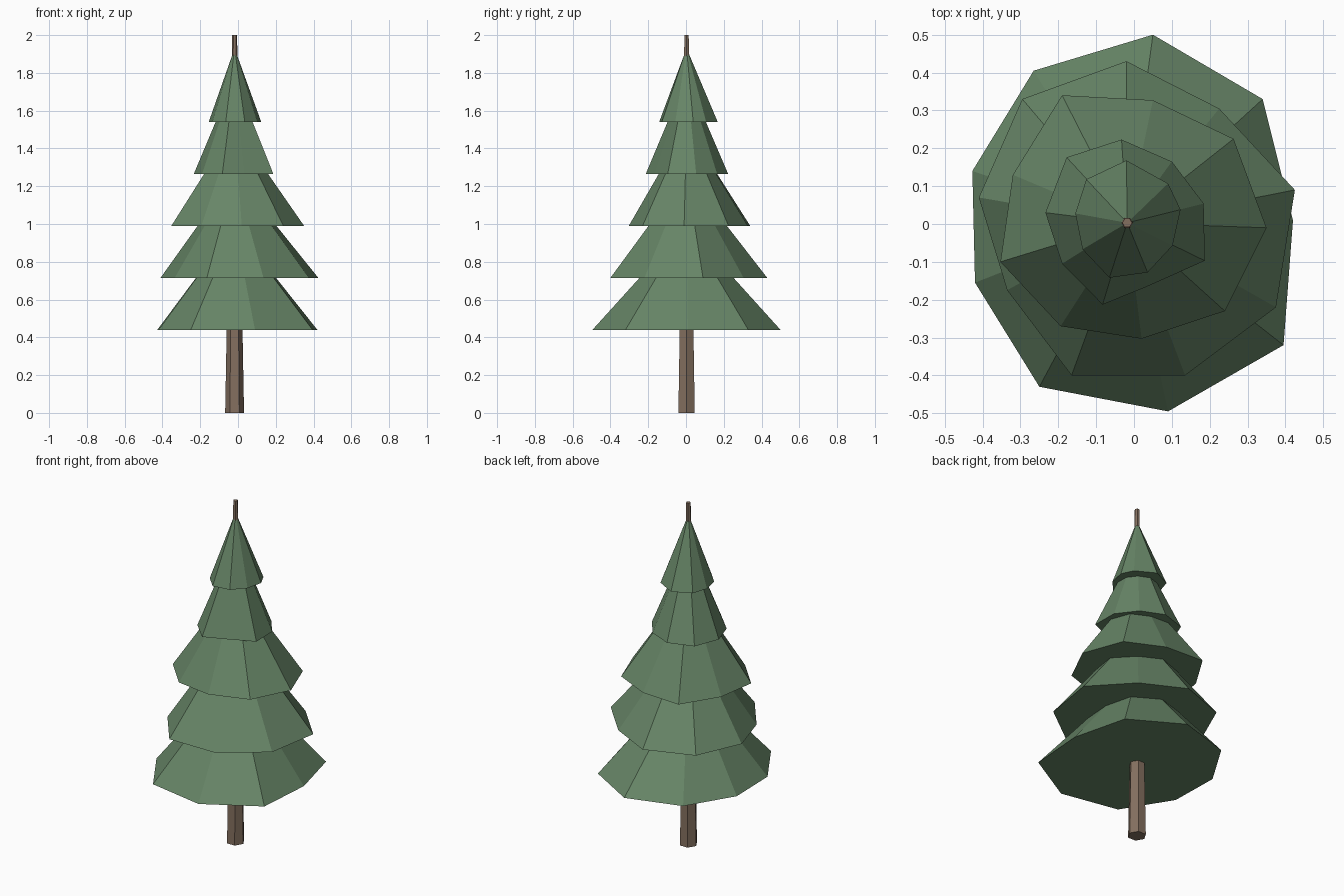
import bpy
import bmesh

cube = bpy.data.objects.get("Cube")
if cube:
    bpy.data.objects.remove(cube, do_unlink=True)

# Shared axis of the trunk and all the branch tiers
AXIS_X, AXIS_Y = -0.018, 0.003


def make_material(name, colour):
    material = bpy.data.materials.new(name)
    material.use_nodes = True
    material.diffuse_color = colour
    material.node_tree.nodes["Principled BSDF"].inputs["Base Color"].default_value = colour
    return material


def finish_object(bm, name, material):
    bmesh.ops.recalc_face_normals(bm, faces=bm.faces[:])
    mesh = bpy.data.meshes.new(name)
    bm.to_mesh(mesh)
    bm.free()
    mesh.materials.append(material)
    obj = bpy.data.objects.new(name, mesh)
    bpy.context.collection.objects.link(obj)
    return obj


def make_tier(name, base_z, apex_z, outline, material):
    """Faceted cone over an irregular outline, closed underneath."""
    bm = bmesh.new()
    ring = [bm.verts.new((x, y, base_z)) for x, y in outline]
    apex = bm.verts.new((AXIS_X, AXIS_Y, apex_z))
    bm.faces.new(ring)
    for current, following in zip(ring, ring[1:] + ring[:1]):
        bm.faces.new((current, following, apex))
    return finish_object(bm, name, material)


def make_trunk(name, height, base_radius, top_radius, material):
    """Tapered six-sided post that pokes out above the top tier."""
    bm = bmesh.new()
    bmesh.ops.create_cone(bm, cap_ends=True, segments=6, radius1=base_radius,
                          radius2=top_radius, depth=height)
    # Turn the post so that two corners point along x
    if not any(abs(v.co.y) < 0.001 for v in bm.verts):
        for v in bm.verts:
            v.co.x, v.co.y = v.co.y, v.co.x
    bmesh.ops.translate(bm, verts=bm.verts[:], vec=(AXIS_X, AXIS_Y, height / 2))
    return finish_object(bm, name, material)


needle_green = make_material("needle green", (0.135, 0.235, 0.135, 1))
bark_brown = make_material("bark brown", (0.23, 0.16, 0.115, 1))

make_trunk("trunk", 2.0, 0.05, 0.013, bark_brown)

# Branch tiers from the ground up, each a loose nine-sided outline
make_tier("lowest_branches", 0.44, 0.99, [
    (0.05, 0.5), (0.34, 0.33), (0.42, 0.01), (0.395, -0.32), (0.09, -0.495),
    (-0.25, -0.43), (-0.42, -0.155), (-0.427, 0.14), (-0.265, 0.405)], needle_green)
make_tier("lower_branches", 0.715, 1.265, [
    (-0.02, 0.43), (0.225, 0.305), (0.425, 0.09), (0.375, -0.22), (0.135, -0.4),
    (-0.165, -0.4), (-0.335, -0.175), (-0.41, 0.07), (-0.295, 0.33)], needle_green)
make_tier("middle_branches", 0.99, 1.52, [
    (-0.19, 0.34), (0.05, 0.327), (0.263, 0.225), (0.35, -0.01), (0.24, -0.23),
    (0.02, -0.303), (-0.194, -0.27), (-0.353, -0.1), (-0.32, 0.13)], needle_green)
make_tier("upper_branches", 1.265, 1.78, [
    (-0.033, 0.223), (0.1, 0.165), (0.184, 0.054), (0.187, -0.097), (0.035, -0.165),
    (-0.083, -0.213), (-0.19, -0.105), (-0.234, 0.03), (-0.178, 0.176)], needle_green)
make_tier("top_branches", 1.54, 1.93, [
    (-0.02, 0.168), (0.09, 0.107), (0.123, 0.038), (0.102, -0.057), (0.036, -0.128),
    (-0.065, -0.142), (-0.136, -0.067), (-0.155, 0.028), (-0.126, 0.118)], needle_green)
